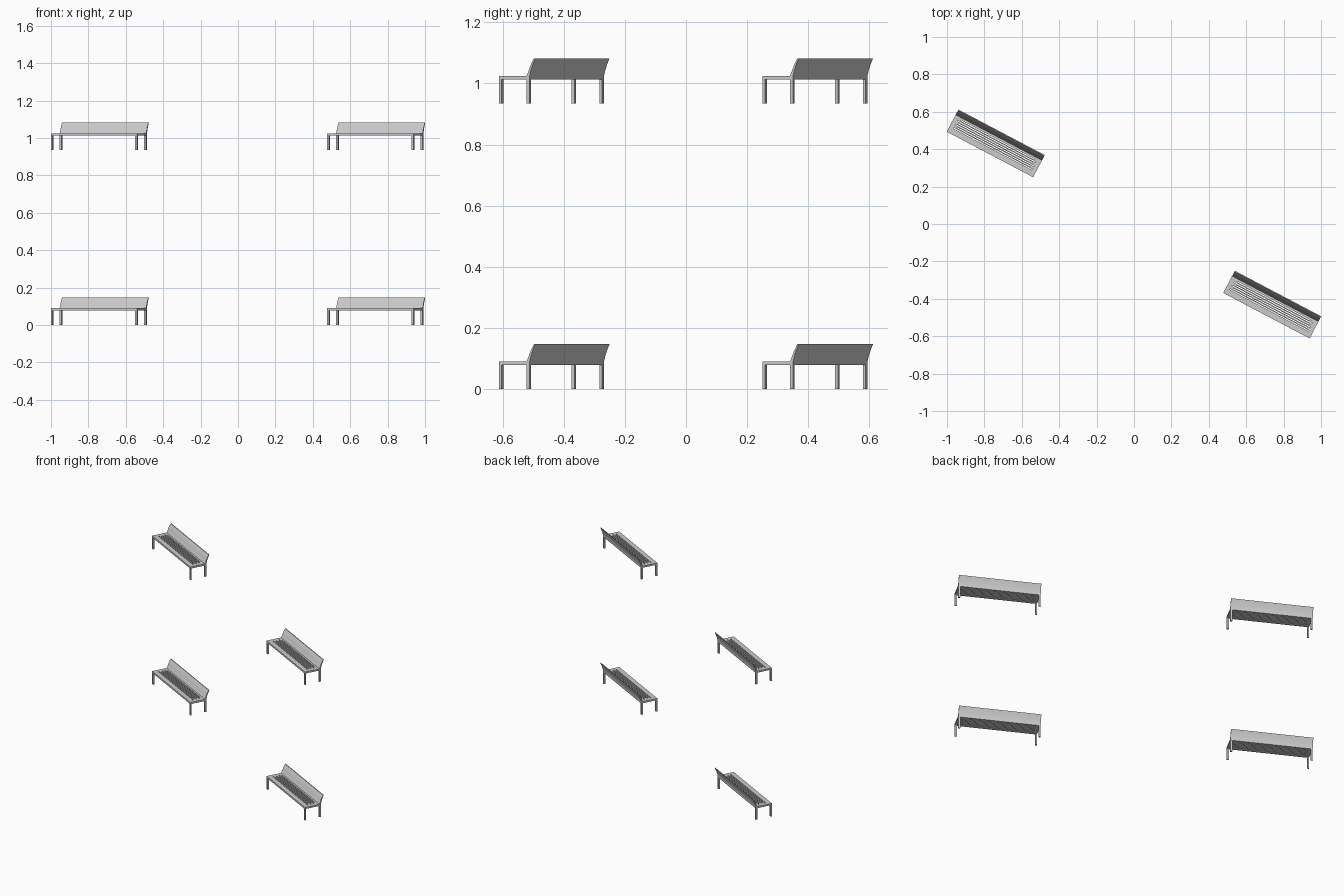
import bpy, bmesh, math
from mathutils import Matrix

if "Cube" in bpy.data.objects:
    bpy.data.objects.remove(bpy.data.objects["Cube"])

L = 0.522            # bench length
H = L / 2
ANGLE = math.radians(-27.8)


def make(name, bm):
    bmesh.ops.recalc_face_normals(bm, faces=bm.faces)
    me = bpy.data.meshes.new(name)
    bm.to_mesh(me)
    bm.free()
    ob = bpy.data.objects.new(name, me)
    bpy.context.collection.objects.link(ob)
    return ob


def add_box(bm, x0, x1, y0, y1, z0, z1):
    m = Matrix.Translation(((x0 + x1) / 2, (y0 + y1) / 2, (z0 + z1) / 2))
    m = m @ Matrix.Diagonal((x1 - x0, y1 - y0, z1 - z0, 1))
    bmesh.ops.create_cube(bm, size=1, matrix=m)


# seat panel
bm = bmesh.new()
add_box(bm, -H, H, -0.067, 0.036, 0.078, 0.09)
seat = make("seat", bm)

# staggered slots cut through the seat
bm = bmesh.new()
for i in range(6):
    y = -0.033 + i * 0.0108
    e = 0.237 if i % 2 == 0 else 0.222
    add_box(bm, -e, e, y - 0.0024, y + 0.0024, 0.05, 0.12)
cutter = make("slot_cutter", bm)
cutter.hide_render = True
mod = seat.modifiers.new("slots", 'BOOLEAN')
mod.operation = 'DIFFERENCE'
mod.solver = 'EXACT'
mod.object = cutter
bpy.context.view_layer.objects.active = seat
bpy.ops.object.modifier_apply(modifier=mod.name)
bpy.data.objects.remove(cutter)

# backrest: leaning, curved profile extruded along the bench
profile = [(0.035, 0.078), (0.035, 0.090), (0.042, 0.105), (0.050, 0.125),
           (0.062, 0.147), (0.067, 0.147), (0.058, 0.127), (0.051, 0.108),
           (0.047, 0.092), (0.046, 0.078)]
bm = bmesh.new()
face = bm.faces.new([bm.verts.new((-H, y, z)) for y, z in profile])
ext = bmesh.ops.extrude_face_region(bm, geom=[face])
bmesh.ops.translate(bm, vec=(L, 0, 0),
                    verts=[v for v in ext["geom"] if isinstance(v, bmesh.types.BMVert)])
backrest = make("backrest", bm)

# four square legs
bm = bmesh.new()
for s in (-1, 1):
    for y0, y1 in ((-0.067, -0.057), (0.0355, 0.0458)):
        xa, xb = sorted((s * H, s * (H - 0.012)))
        add_box(bm, xa, xb, y0, y1, 0, 0.079)
legs = make("legs", bm)

# four benches: two places, two levels
parts = [seat, backrest, legs]
n = 0
for z in (0, 0.935):
    for s in (-1, 1):
        m = Matrix.Translation((s * 0.739, -s * 0.431, z)) @ Matrix.Rotation(ANGLE, 4, 'Z')
        n += 1
        for p in parts:
            ob = p.copy()
            ob.name = f"bench_{n}_{p.name}"
            ob.matrix_world = m
            bpy.context.collection.objects.link(ob)
for p in parts:
    bpy.data.objects.remove(p)
